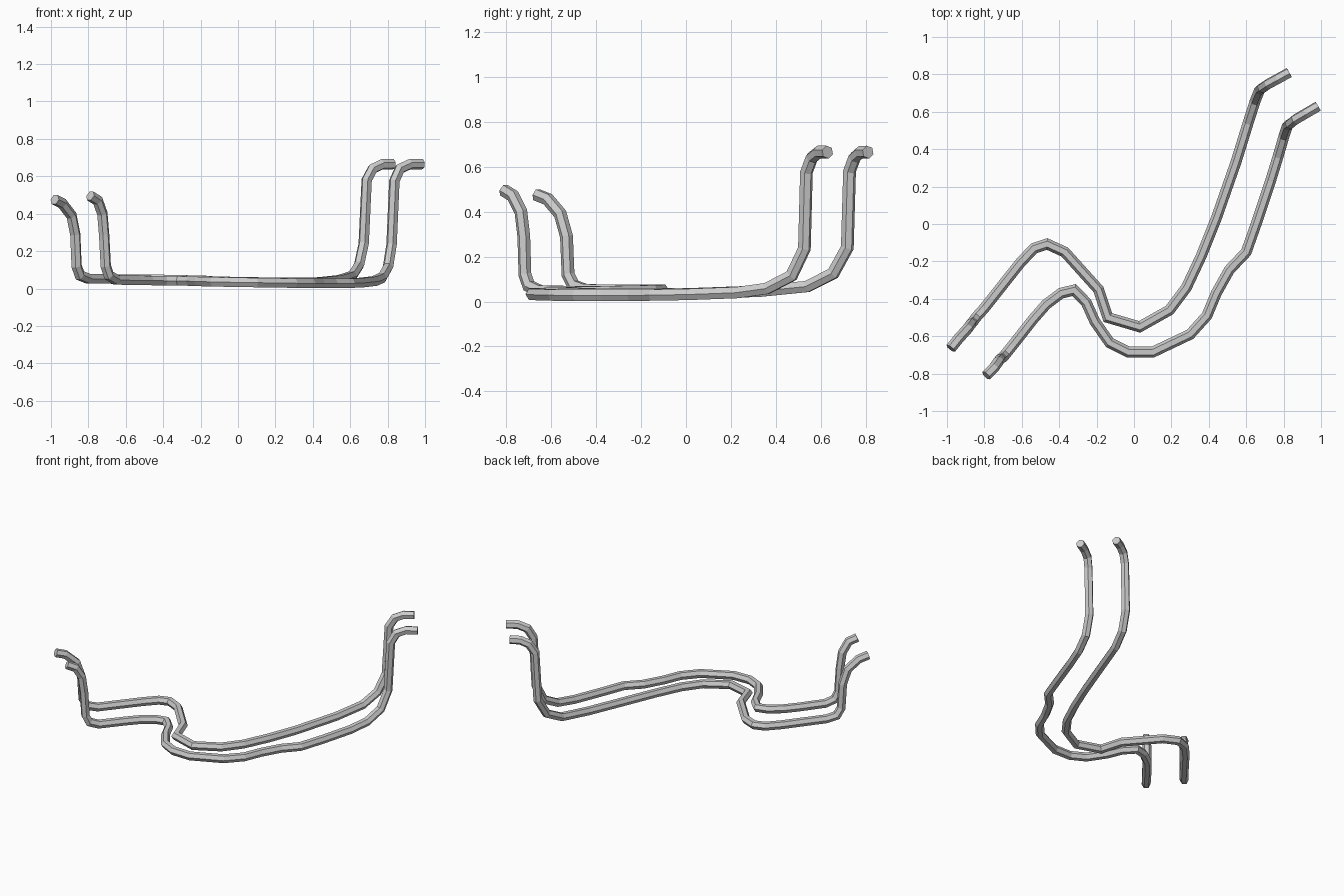
import bpy, bmesh, math
from mathutils import Vector

SIDES, RADIUS = 6, 0.029


def sweep(name, path):
    """Sweep a flat-topped hexagon along a path with mitred corners."""
    pts = [Vector(p) for p in path]
    dirs = [(b - a).normalized() for a, b in zip(pts, pts[1:])]
    bm = bmesh.new()
    side = dirs[0].cross(Vector((0, 0, 1))).normalized()
    rings = []
    for i, p in enumerate(pts):
        d = dirs[max(i - 1, 0)]
        nxt = dirs[min(i, len(dirs) - 1)]
        miter = (d + nxt).normalized()
        up = side.cross(d)
        ring = []
        for k in range(SIDES):
            a = 2 * math.pi * k / SIDES
            off = RADIUS * (math.cos(a) * side + math.sin(a) * up)
            off -= d * (off.dot(miter) / d.dot(miter))
            ring.append(bm.verts.new(p + off))
        rings.append(ring)
        side = d.rotation_difference(nxt) @ side
    for r, s in zip(rings, rings[1:]):
        for k in range(SIDES):
            j = (k + 1) % SIDES
            bm.faces.new((r[k], r[j], s[j], s[k]))
    bm.faces.new(rings[0])
    bm.faces.new(rings[-1])
    bmesh.ops.recalc_face_normals(bm, faces=bm.faces)
    mesh = bpy.data.meshes.new(name)
    bm.to_mesh(mesh)
    bm.free()
    bpy.context.collection.objects.link(bpy.data.objects.new(name, mesh))


# Rear pipe: hooked left end, floor run, hooked right end
sweep("rear_pipe", [
    (-.98, -.665, .475), (-.94, -.615, .455), (-.89, -.56, .39),
    (-.87, -.532, .29), (-.863, -.525, .12), (-.845, -.50, .07),
    (-.80, -.45, .052), (-.61, -.21, .05), (-.535, -.13, .05),
    (-.465, -.107, .05), (-.37, -.15, .048), (-.19, -.35, .044),
    (-.14, -.50, .04), (.03, -.55, .036), (.19, -.46, .034),
    (.28, -.34, .033), (.36, -.17, .033), (.44, .03, .035),
    (.545, .33, .046), (.61, .54, .067), (.647, .655, .125),
    (.672, .718, .24), (.688, .728, .58), (.72, .75, .64),
    (.77, .777, .664), (.83, .81, .665)])

# Front pipe: follows the rear one
sweep("front_pipe", [
    (-.79, -.81, .495), (-.75, -.77, .47), (-.725, -.735, .40),
    (-.716, -.722, .29), (-.707, -.717, .12), (-.69, -.70, .07),
    (-.65, -.65, .046), (-.54, -.51, .044), (-.47, -.43, .043),
    (-.39, -.37, .042), (-.32, -.353, .041), (-.255, -.42, .04),
    (-.21, -.52, .038), (-.13, -.635, .036), (-.03, -.685, .034),
    (.10, -.685, .032), (.30, -.59, .029), (.39, -.49, .028),
    (.44, -.37, .028), (.51, -.245, .028), (.60, -.15, .029),
    (.66, .02, .032), (.73, .23, .04), (.77, .36, .058),
    (.802, .47, .115), (.821, .527, .235), (.836, .536, .575),
    (.865, .56, .64), (.92, .592, .665), (.985, .63, .665)])
